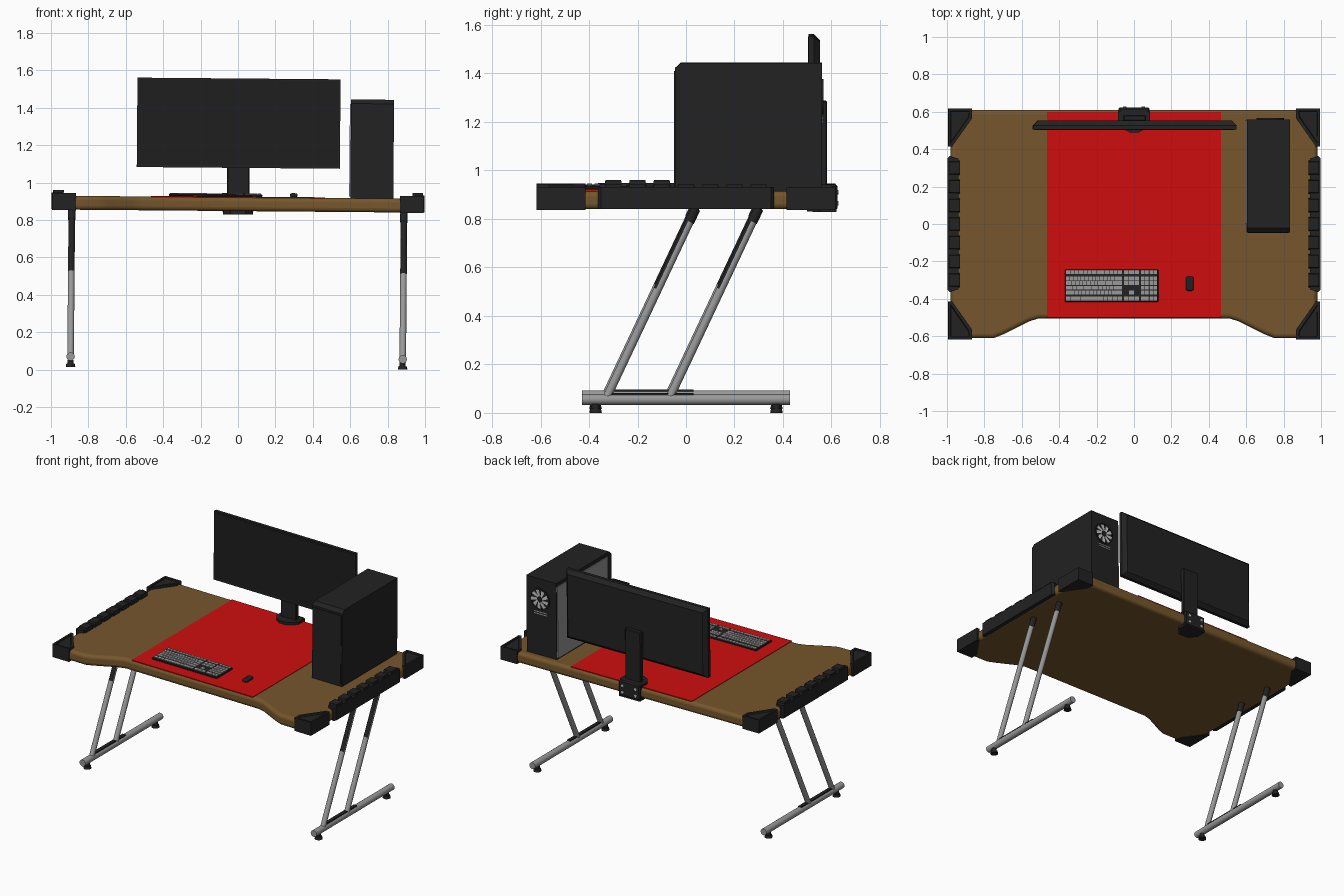
import bpy, bmesh, math
from mathutils import Matrix, Vector

if "Cube" in bpy.data.objects:
    bpy.data.objects.remove(bpy.data.objects["Cube"])


def material(name, r, g, b):
    m = bpy.data.materials.new(name)
    m.use_nodes = True
    m.diffuse_color = (r, g, b, 1)
    m.node_tree.nodes["Principled BSDF"].inputs["Base Color"].default_value = (r, g, b, 1)
    return m


WOOD = material("brown wood", 0.18, 0.094, 0.025)
RED = material("red mat", 0.62, 0.004, 0.004)
BLACK = material("black plastic", 0.016, 0.016, 0.016)
SCREEN = material("screen black", 0.013, 0.013, 0.013)
STEEL = material("grey steel", 0.32, 0.32, 0.32)
PANEL = material("side panel grey", 0.3, 0.3, 0.3)
SILVER = material("light silver", 0.6, 0.6, 0.6)
parts = []


def finish(name, bm, *mats, bevel=0, segments=1, smooth=False):
    bmesh.ops.recalc_face_normals(bm, faces=bm.faces)
    me = bpy.data.meshes.new(name)
    bm.to_mesh(me)
    bm.free()
    for m in mats:
        me.materials.append(m)
    ob = bpy.data.objects.new(name, me)
    bpy.context.scene.collection.objects.link(ob)
    if bevel:
        mod = ob.modifiers.new("bevel", "BEVEL")
        mod.width, mod.segments = bevel, segments
        mod.limit_method, mod.angle_limit = "ANGLE", math.radians(50)
    if smooth:
        bpy.ops.object.select_all(action="DESELECT")
        ob.select_set(True)
        bpy.context.view_layer.objects.active = ob
        bpy.ops.object.shade_smooth_by_angle(angle=math.radians(40))
    parts.append(ob)
    return ob


def add_box(bm, x0, x1, y0, y1, z0, z1):
    mat = Matrix.Translation(((x0 + x1) / 2, (y0 + y1) / 2, (z0 + z1) / 2))
    mat = mat @ Matrix.Diagonal((x1 - x0, y1 - y0, z1 - z0, 1))
    return bmesh.ops.create_cube(bm, size=1, matrix=mat)["verts"]


def box(name, x, y, z, mat, **kw):
    bm = bmesh.new()
    add_box(bm, *x, *y, *z)
    return finish(name, bm, mat, **kw)


def prism_mesh(pts, z0, z1):
    bm = bmesh.new()
    base = bm.faces.new([bm.verts.new((x, y, z0)) for x, y in pts])
    up = bmesh.ops.extrude_face_region(bm, geom=[base])["geom"]
    bmesh.ops.translate(bm, vec=(0, 0, z1 - z0), verts=[v for v in up if isinstance(v, bmesh.types.BMVert)])
    bmesh.ops.recalc_face_normals(bm, faces=bm.faces)
    return bm


def add_rod(bm, a, b, r, r2=None, sides=16):
    a, b = Vector(a), Vector(b)
    d = b - a
    mat = Matrix.Translation((a + b) / 2) @ d.to_track_quat("Z", "Y").to_matrix().to_4x4()
    bmesh.ops.create_cone(bm, cap_ends=True, segments=sides, radius1=r,
                          radius2=r2 or r, depth=d.length, matrix=mat)


def rod(name, a, b, r, mat, **kw):
    bm = bmesh.new()
    add_rod(bm, a, b, r, **kw)
    return finish(name, bm, mat, smooth=True)


# Desk top with a cut-away front edge, and the mat
half = [(0.51, -0.505), (0.56, -0.52), (0.70, -0.59), (0.75, -0.61), (0.98, -0.61), (0.98, 0.61)]
outline = half + [(-x, y) for x, y in reversed(half)]
finish("desk_top", prism_mesh(outline, 0.848, 0.922), WOOD, bevel=0.022, segments=4, smooth=True)
box("desk_mat", (-0.465, 0.465), (-0.5, 0.598), (0.92, 0.9255), RED)

# Corner guards with a recessed top, and ribbed side rails
guard = [(0.993, 0.617), (0.866, 0.617), (0.866, 0.565), (0.972, 0.415), (0.993, 0.415)]
for sx, side in ((1, "left"), (-1, "right")):
    for sy, end in ((1, "back"), (-1, "front")):
        bm = prism_mesh([(x * sx, y * sy) for x, y in guard], 0.845, 0.937)
        top = [f for f in bm.faces if f.normal.z > 0.9]
        bmesh.ops.inset_region(bm, faces=top, thickness=0.018, depth=0)
        bmesh.ops.inset_region(bm, faces=top, thickness=0.004, depth=-0.008)
        finish(f"corner_guard_{end}_{side}", bm, BLACK)
    bm = prism_mesh([(sx * x, y) for x, y in
                     ((0.94, -0.35), (0.985, -0.363), (0.998, -0.35), (0.998, 0.35), (0.985, 0.363), (0.94, 0.35))],
                    0.85, 0.94)
    for i in range(7):
        y = -0.3 + i * 0.1
        xs = sorted((sx * 0.932, sx * 0.99))
        top = add_box(bm, *xs, y - 0.04, y + 0.04, 0.915, 0.952)
        for v in top:
            if v.co.z > 0.94:
                v.co.y += (y - v.co.y) * 0.2
    finish(f"side_rail_{side}", bm, BLACK)

    # Slanted legs, floor bar and feet
    x = sx * 0.888
    rod(f"floor_bar_{side}", (x, -0.428, 0.063), (x, 0.428, 0.063), 0.0225, STEEL)
    box(f"leg_plate_{side}", (x - 0.012, x + 0.012), (-0.33, 0.03), (0.08, 0.089), BLACK)
    for y, end in ((-0.325, "front"), (-0.065, "back")):
        foot, mid, sleeve, head = [Vector((x, y + t * 0.365, 0.075 + t * 0.775)) for t in (0, 0.57, 0.93, 1)]
        rod(f"leg_lower_{end}_{side}", foot, mid, 0.0175, STEEL)
        bm = bmesh.new()
        add_rod(bm, mid, head, 0.0175)
        bm.normal_update()
        for f in bm.faces:
            f.material_index = int(f.normal.y < -0.35)
        finish(f"leg_upper_{end}_{side}", bm, STEEL, BLACK, smooth=True)
        rod(f"leg_sleeve_{end}_{side}", sleeve, head, 0.02, BLACK)
    for y, end in ((-0.373, "front"), (0.373, "back")):
        bm = bmesh.new()
        add_rod(bm, (x, y, 0.008), (x, y, 0.026), 0.026, 0.022)
        add_rod(bm, (x, y, 0.026), (x, y, 0.045), 0.016)
        finish(f"foot_{end}_{side}", bm, BLACK, smooth=True)

# Monitor panel with tapered back
bm = bmesh.new()
add_box(bm, -0.543, 0.543, 0.505, 0.527, 1.079, 1.557)
bm.normal_update()
back = [f for f in bm.faces if f.normal.y > 0.9]
bmesh.ops.inset_region(bm, faces=back, thickness=0.035, depth=0.026)
finish("monitor_panel", bm, BLACK)
box("monitor_screen", (-0.533, 0.533), (0.503, 0.507), (1.095, 1.547), SCREEN)

# Monitor stand and desk clamp
box("monitor_neck", (-0.06, 0.06), (0.55, 0.582), (0.92, 1.287), BLACK, bevel=0.005)
box("monitor_neck_hub", (-0.045, 0.045), (0.52, 0.56), (1.1, 1.26), BLACK)
base = [(0.085, 0.6), (0.085, 0.545), (0.06, 0.51), (0.025, 0.49)]
finish("stand_base", prism_mesh(base + [(-x, y) for x, y in reversed(base)], 0.92, 0.943), BLACK)
box("clamp_back", (-0.082, 0.082), (0.585, 0.624), (0.835, 0.943), BLACK, bevel=0.008)
finish("clamp_lower_jaw", prism_mesh([(0.08, 0.62), (0.08, 0.55), (0.04, 0.5), (-0.04, 0.5),
                                      (-0.08, 0.55), (-0.08, 0.62)], 0.83, 0.85), BLACK)
bm = bmesh.new()
for x in (-0.05, 0.05):
    for z in (0.865, 0.91):
        add_rod(bm, (x, 0.622, z), (x, 0.628, z), 0.009, sides=10)
finish("clamp_bolts", bm, SILVER)

# Computer case: profile in y and z, drawn across the width
prof = [(-0.045, 0.922), (-0.045, 1.428), (-0.022, 1.45), (0.56, 1.45), (0.56, 0.922)]
bm = prism_mesh(prof, 0.6, 0.83)
bmesh.ops.transform(bm, matrix=Matrix(((0, 0, 1, 0), (1, 0, 0, 0), (0, 1, 0, 0), (0, 0, 0, 1))), verts=bm.verts)
finish("computer_case", bm, BLACK)
box("case_front_panel", (0.608, 0.822), (-0.049, -0.04), (0.94, 1.415), BLACK)
box("case_side_panel", (0.594, 0.602), (0.0, 0.555), (0.93, 1.425), PANEL)

# Case fan, slots and sockets
fx, fz, fy = 0.725, 1.31, 0.56
bm = bmesh.new()
for i in range(9):
    turn = Matrix.Translation((fx, fy, fz)) @ Matrix.Rotation(i * math.tau / 9, 4, "Y")
    pts = [(-0.006, 0.02), (0.008, 0.02), (0.03, 0.06), (0.006, 0.064)]
    bm.faces.new([bm.verts.new(turn @ Vector((x, 0.003, z))) for x, z in pts])
ob = finish("fan_blades", bm, SILVER)
ob.modifiers.new("thickness", "SOLIDIFY").thickness = 0.003
rod("fan_hub", (fx, fy, fz), (fx, fy + 0.006, fz), 0.018, BLACK)
bm = bmesh.new()
for r in (0.066, 0.074):
    for y in (fy, fy + 0.007):
        bmesh.ops.create_circle(bm, segments=32, radius=r, matrix=Matrix.Translation((fx, y, fz)) @ Matrix.Rotation(math.pi / 2, 4, "X"))
bmesh.ops.bridge_loops(bm, edges=[e for e in bm.edges if e.verts[0].co.y > fy + 0.005])
for r in (0.066, 0.074):
    ring = [e for e in bm.edges if all(abs(math.hypot(v.co.x - fx, v.co.z - fz) - r) < 0.001 for v in e.verts)]
    bmesh.ops.bridge_loops(bm, edges=ring)
finish("fan_ring", bm, BLACK)
bm = bmesh.new()
for i in range(2):
    add_box(bm, 0.67, 0.77, fy, fy + 0.004, 1.205 + i * 0.014, 1.21 + i * 0.014)
finish("case_slots", bm, SILVER)

# Keyboard: body and rows of keys
box("keyboard_body", (-0.37, 0.13), (-0.418, -0.242), (0.924, 0.938), BLACK, bevel=0.004)
bm = bmesh.new()


def key_row(y, x0, x1, widths):
    unit, x = (x1 - x0) / sum(widths), x0
    for w in widths:
        add_box(bm, x + 0.0012, x + w * unit - 0.0012, y - 0.0105, y + 0.0105, 0.936, 0.942)
        x += w * unit


rows = [(-0.256, [1] * 13), (-0.291, [1] * 13 + [2]), (-0.316, [1.5] + [1] * 12 + [1.5]),
        (-0.341, [1.75] + [1] * 11 + [2.25]), (-0.366, [2.25] + [1] * 10 + [2.75]),
        (-0.398, [1.25] * 3 + [6] + [1.25] * 4)]
for n, (y, widths) in enumerate(rows):
    key_row(y, -0.364, -0.064, widths)
    if n < 3:
        key_row(y, -0.055, 0.028, [1] * 3)
    if n == 4:
        key_row(y, -0.028, 0.0, [1])
    if n == 5:
        key_row(y, -0.055, 0.028, [1] * 3)
    key_row(y, 0.036, 0.124, [2, 1, 1] if n == 5 else [1] * 4)
finish("keyboard_keys", bm, STEEL)

# Mouse
box("mouse", (0.278, 0.318), (-0.357, -0.281), (0.924, 0.946), BLACK, bevel=0.009, segments=3, smooth=True)

# The whole desk leans very slightly to one side
lean = Matrix.Translation((0, 0, 0.9)) @ Matrix.Rotation(0.0085, 4, "Y") @ Matrix.Translation((0, 0, -0.9))
for ob in parts:
    ob.matrix_world = lean
